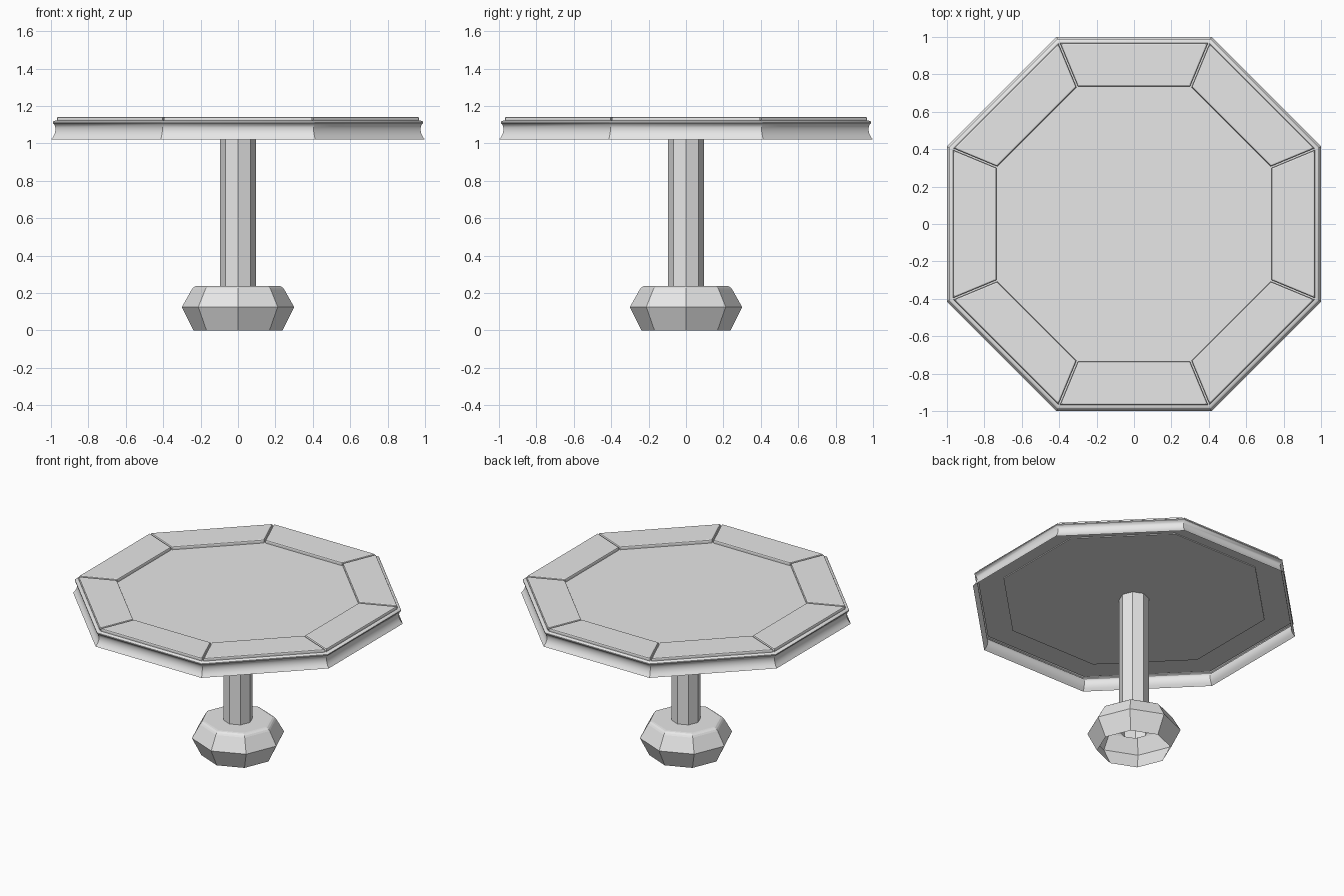
import bpy, bmesh, math
from mathutils import Matrix

cube = bpy.data.objects.get("Cube")
if cube:
    bpy.data.objects.remove(cube, do_unlink=True)

SIDES = 8
HALF = math.pi / SIDES
COLOUR = (0.8, 0.8, 0.8, 1)

mat = bpy.data.materials.new("pale_grey")
mat.use_nodes = True
mat.diffuse_color = COLOUR
mat.node_tree.nodes["Principled BSDF"].inputs["Base Color"].default_value = COLOUR


def finish(bm, name, smooth=False):
    bmesh.ops.recalc_face_normals(bm, faces=bm.faces)
    mesh = bpy.data.meshes.new(name)
    bm.to_mesh(mesh)
    bm.free()
    mesh.materials.append(mat)
    obj = bpy.data.objects.new(name, mesh)
    bpy.context.collection.objects.link(obj)
    if smooth:
        bpy.ops.object.select_all(action="DESELECT")
        obj.select_set(True)
        bpy.context.view_layer.objects.active = obj
        bpy.ops.object.shade_smooth_by_angle(angle=math.radians(35))
    return obj


def octagon_sweep(name, profile, flat_front=False, cap_start=False, cap_end=False, smooth=False):
    """Sweep (radius, height) points round eight sides; a flat front reads radius to the flats."""
    bm = bmesh.new()
    turn = HALF if flat_front else 0
    scale = 1 / math.cos(HALF) if flat_front else 1
    rings = []
    for r, z in profile:
        rings.append([bm.verts.new((r * scale * math.cos(turn + 2 * HALF * i),
                                    r * scale * math.sin(turn + 2 * HALF * i), z))
                      for i in range(SIDES)])
    for low, high in zip(rings, rings[1:]):
        for i in range(SIDES):
            j = (i + 1) % SIDES
            bm.faces.new((low[i], low[j], high[j], high[i]))
    if cap_start:
        bm.faces.new(rings[0][::-1])
    if cap_end:
        bm.faces.new(rings[-1])
    return finish(bm, name, smooth)


# Hollow foot, open underneath
octagon_sweep("foot", [(0.238, 0), (0.3, 0.125), (0.248, 0.218), (0.24, 0.228),
                       (0.228, 0.236), (0.215, 0.238), (0.08, 0.238)])

# Open tube for the post
octagon_sweep("post", [(0.095, 0.13), (0.095, 1.11)])

# Flared edge moulding, open underneath
octagon_sweep("edge_moulding", [(1.0, 1.02), (0.988, 1.036), (0.98, 1.052), (0.976, 1.07),
                                (0.977, 1.085), (0.981, 1.1), (0.99, 1.108), (0.99, 1.115),
                                (0.983, 1.12), (0.972, 1.122), (0.95, 1.122)],
              flat_front=True, smooth=True)

# Thin stepped board: the middle shows on top as the sunken centre
octagon_sweep("centre_board", [(0.81, 1.108), (0.81, 1.12)],
              flat_front=True, cap_start=True, cap_end=True)
octagon_sweep("rim_board", [(0.8, 1.114), (0.975, 1.114), (0.975, 1.121), (0.8, 1.121)],
              flat_front=True)

# Eight raised border panels with narrow seams between them
GAP = 0.005
for k in range(SIDES):
    bm = bmesh.new()
    corners = []
    for reach, side in ((0.735, -1), (0.968, -1), (0.968, 1), (0.735, 1)):
        corners.append(bm.verts.new((reach, side * (reach * math.tan(HALF) - GAP), 1.115)))
    base = bm.faces.new(corners)
    top = bmesh.ops.extrude_face_region(bm, geom=[base])["geom"]
    verts = [g for g in top if isinstance(g, bmesh.types.BMVert)]
    bmesh.ops.translate(bm, verts=verts, vec=(0, 0, 0.027))
    edges = [e for e in bm.edges if all(v in verts for v in e.verts)]
    bmesh.ops.bevel(bm, geom=edges, offset=0.008, segments=2, profile=0.5, affect="EDGES")
    bmesh.ops.rotate(bm, verts=bm.verts, cent=(0, 0, 0),
                     matrix=Matrix.Rotation(2 * HALF * k, 3, "Z"))
    finish(bm, "border_panel_%d" % (k + 1))
